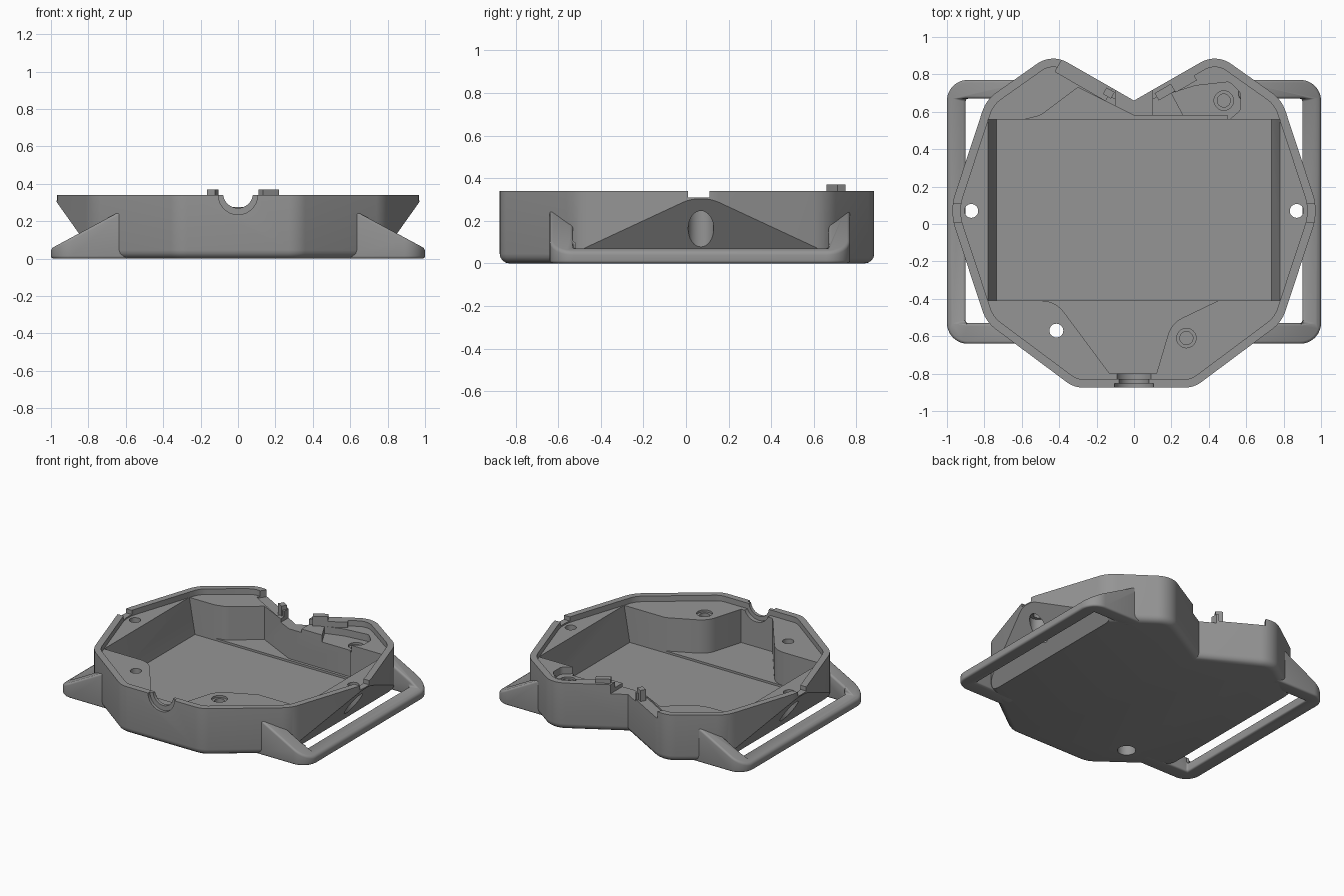
import bpy, bmesh, math
from mathutils import Vector, Matrix

if "Cube" in bpy.data.objects:
    bpy.data.objects.remove(bpy.data.objects["Cube"])

grey = bpy.data.materials.new("mid_grey")
grey.diffuse_color = (0.3, 0.3, 0.3, 1)
grey.use_nodes = True
grey.node_tree.nodes["Principled BSDF"].inputs["Base Color"].default_value = grey.diffuse_color


def inset(pts, d):
    """Offset a counter-clockwise outline of (x, y, radius) inward."""
    out, n = [], len(pts)
    for i in range(n):
        a, p, b = (Vector(pts[(i + k) % n][:2]) for k in (-1, 0, 1))
        e, f = (p - a).normalized(), (b - p).normalized()
        n1, n2 = Vector((-e.y, e.x)), Vector((-f.y, f.x))
        q = p + (n1 + n2) * d / (1 + n1.dot(n2))
        out.append((q.x, q.y, max(pts[i][2] - d, 0.01) if pts[i][2] else 0))
    return out


def rounded(pts, seg=8):
    """Replace each corner that has a radius by an arc."""
    out, n = [], len(pts)
    for i in range(n):
        a, p, b = (Vector(pts[(i + k) % n][:2]) for k in (-1, 0, 1))
        r = pts[i][2]
        if not r:
            out.append(p)
            continue
        u, v = (a - p).normalized(), (b - p).normalized()
        half = u.angle(v) / 2
        c = p + (u + v).normalized() * r / math.sin(half)
        s, t = p + u * r / math.tan(half) - c, p + v * r / math.tan(half) - c
        out += [c + s.lerp(t, k / seg).normalized() * r for k in range(seg + 1)]
    return out


def finish(name, bm):
    bmesh.ops.recalc_face_normals(bm, faces=bm.faces)
    me = bpy.data.meshes.new(name)
    bm.to_mesh(me)
    bm.free()
    me.materials.append(grey)
    ob = bpy.data.objects.new(name, me)
    bpy.context.collection.objects.link(ob)
    return ob


def loft(name, layers):
    """Solid through outlines stacked in z: [(outline, z), ...]."""
    bm = bmesh.new()
    loops = [[bm.verts.new((p.x, p.y, z)) for p in rounded(o)] for o, z in layers]
    bm.faces.new(loops[0])
    bm.faces.new(loops[-1])
    for lo, hi in zip(loops, loops[1:]):
        for i in range(len(lo)):
            j = (i + 1) % len(lo)
            bm.faces.new((lo[i], lo[j], hi[j], hi[i]))
    return finish(name, bm)


def prism(name, pts, z0, z1):
    return loft(name, [(pts, z0), (pts, z1)])


def rect(x0, y0, x1, y1):
    return [(x0, y0, 0), (x1, y0, 0), (x1, y1, 0), (x0, y1, 0)]


def box(name, loc, size, turn=0):
    bm = bmesh.new()
    m = Matrix.Translation(loc) @ Matrix.Rotation(turn, 4, 'Z') @ Matrix.Diagonal((*size, 1))
    bmesh.ops.create_cube(bm, size=1, matrix=m)
    return finish(name, bm)


def rod(name, r, start, end):
    a, b = Vector(start), Vector(end)
    bm = bmesh.new()
    m = Matrix.Translation((a + b) / 2) @ (b - a).to_track_quat('Z', 'Y').to_matrix().to_4x4()
    bmesh.ops.create_cone(bm, cap_ends=True, segments=32, radius1=r, radius2=r,
                          depth=(b - a).length, matrix=m)
    return finish(name, bm)


def trim(ob, point, normal):
    """Cut away everything on the normal's side of a plane."""
    bm = bmesh.new()
    bm.from_mesh(ob.data)
    res = bmesh.ops.bisect_plane(bm, geom=bm.verts[:] + bm.edges[:] + bm.faces[:],
                                 plane_co=point, plane_no=normal, clear_outer=True)
    bmesh.ops.edgeloop_fill(bm, edges=[e for e in res['geom_cut'] if isinstance(e, bmesh.types.BMEdge)])
    bmesh.ops.recalc_face_normals(bm, faces=bm.faces)
    bm.to_mesh(ob.data)
    bm.free()


def apply(ob, kind, **props):
    mod = ob.modifiers.new(kind, kind)
    for k, v in props.items():
        setattr(mod, k, v)
    bpy.context.view_layer.objects.active = ob
    bpy.ops.object.modifier_apply(modifier=mod.name)


def cut(ob, cutter):
    apply(ob, 'BOOLEAN', operation='DIFFERENCE', solver='EXACT', object=cutter)
    bpy.data.objects.remove(cutter)


# Case: rounded outline with a V notch at the back and a rounded lower edge
side = [(.32, -.875, .15), (.79, -.525, .2), (.97, .02, .25), (.97, .12, .25),
        (.79, .665, .2), (.44, .912, .15)]
outline = side + [(0, .66, 0)] + [(-x, y, r) for x, y, r in reversed(side)]
B = .045
layers = [(inset(outline, B * (1 - math.sin(a))), B * (1 - math.cos(a)))
          for a in (math.pi / 8 * k for k in range(4))]
case = loft("case", layers + [(outline, B), (outline, .34)])
for s in (1, -1):
    trim(case, (s * .755, 0, 0), (s, 0, -.71))

# Lid ledge, battery bay with sloping ends, front and back recesses
SHELF = .30
cut(case, prism("ledge", inset(outline, .045), SHELF, .5))
cut(case, loft("bay", [(rect(-.735, -.41, .735, .56), .045), (rect(-.78, -.41, .78, .56), SHELF),
                       (rect(-.78, -.41, .78, .56), .5)]))
cut(case, prism("front_recess", [(-.55, -.41, 0), (-.42, -.41, .15), (-.13, -.8, 0), (.12, -.8, 0),
                                 (.2, -.53, .15), (.45, -.41, 0), (.45, -.3, 0), (-.55, -.3, 0)], .06, .5))
cut(case, prism("back_recess", [(-.58, .5, 0), (.5, .5, 0), (.5, .58, 0), (0, .58, 0), (-.3, .73, 0),
                                (-.5, .58, .1), (-.58, .56, 0)], .06, .5))
cut(case, prism("switch_recess", [(.28, .55, 0), (.5, .55, 0), (.57, .61, .04), (.57, .7, .04),
                                  (.51, .76, .03), (.33, .74, 0), (.2, .7, 0)], .25, .5))

# Screw holes: through holes with a wide bore below, and blind holes above
for x, y, top in ((.87, .07, .26), (-.87, .07, .26), (-.415, -.57, .2)):
    cut(case, rod("bore", .06, (x, y, -.1), (x, y, top)))
    cut(case, rod("hole", .037, (x, y, -.1), (x, y, .5)))
for x, y, z in ((.48, .66, .25), (.28, -.61, SHELF)):
    cut(case, rod("counterbore", .052, (x, y, z - .015), (x, y, .5)))
    cut(case, rod("hole", .035, (x, y, .1), (x, y, .5)))

# Rim openings: side tips, cable port, notch and lowered left arm
for s in (1, -1):
    cut(case, box("tip_gap", (s * .97, .06, .4), (.12, .1, .18)))
cut(case, rod("port", .08, (0, -1, .35), (0, -.7, .35)))
cut(case, rod("port_collar", .105, (0, -.9, .34), (0, -.853, .34)))
cut(case, rod("port_inner", .1, (0, -.83, .34), (0, -.7, .34)))
cut(case, box("notch_gap", (0, .67, .375), (.2, .24, .2)))
cut(case, box("arm_gap", (-.26, .785, .39), (.31, .11, .2), math.radians(-30)))

# Latch tabs beside the notch
right_tab = box("right_latch", (.165, .705, .31), (.1, .045, .12), math.radians(30))
support = box("latch_support", (.265, .762, .29), (.13, .06, .1), math.radians(30))
left_tab = box("left_latch", (-.135, .7, .31), (.05, .04, .12), math.radians(-30))

# Strap loops: U-shaped frame with arms rising to the case
parts = [case, right_tab, support, left_tab]
for s, name in ((1, "right_strap_loop"), (-1, "left_strap_loop")):
    u = [(.56, -.64, 0), (1, -.64, .11), (1, .77, .11), (.56, .77, 0),
         (.56, .67, 0), (.9, .67, 0), (.9, -.53, 0), (.56, -.53, 0)]
    loop = prism(name, u, 0, .4)
    trim(loop, (.635, 0, .25), (.18, 0, .335))
    trim(loop, (0, 0, .27), (0, 0, 1))
    cut(loop, box("bar_cut", (1.0, .07, .17), (.2, 1.2, .2)))
    apply(loop, 'BEVEL', width=.028, segments=4, limit_method='ANGLE', angle_limit=math.radians(40))
    if s < 0:
        loop.data.transform(Matrix.Diagonal((-1, 1, 1, 1)))
        loop.data.flip_normals()
    parts.append(loop)

# Smooth the curves, keep the corners sharp
for ob in bpy.context.scene.objects:
    ob.select_set(ob in parts)
bpy.context.view_layer.objects.active = case
bpy.ops.object.shade_smooth_by_angle(angle=math.radians(30))
